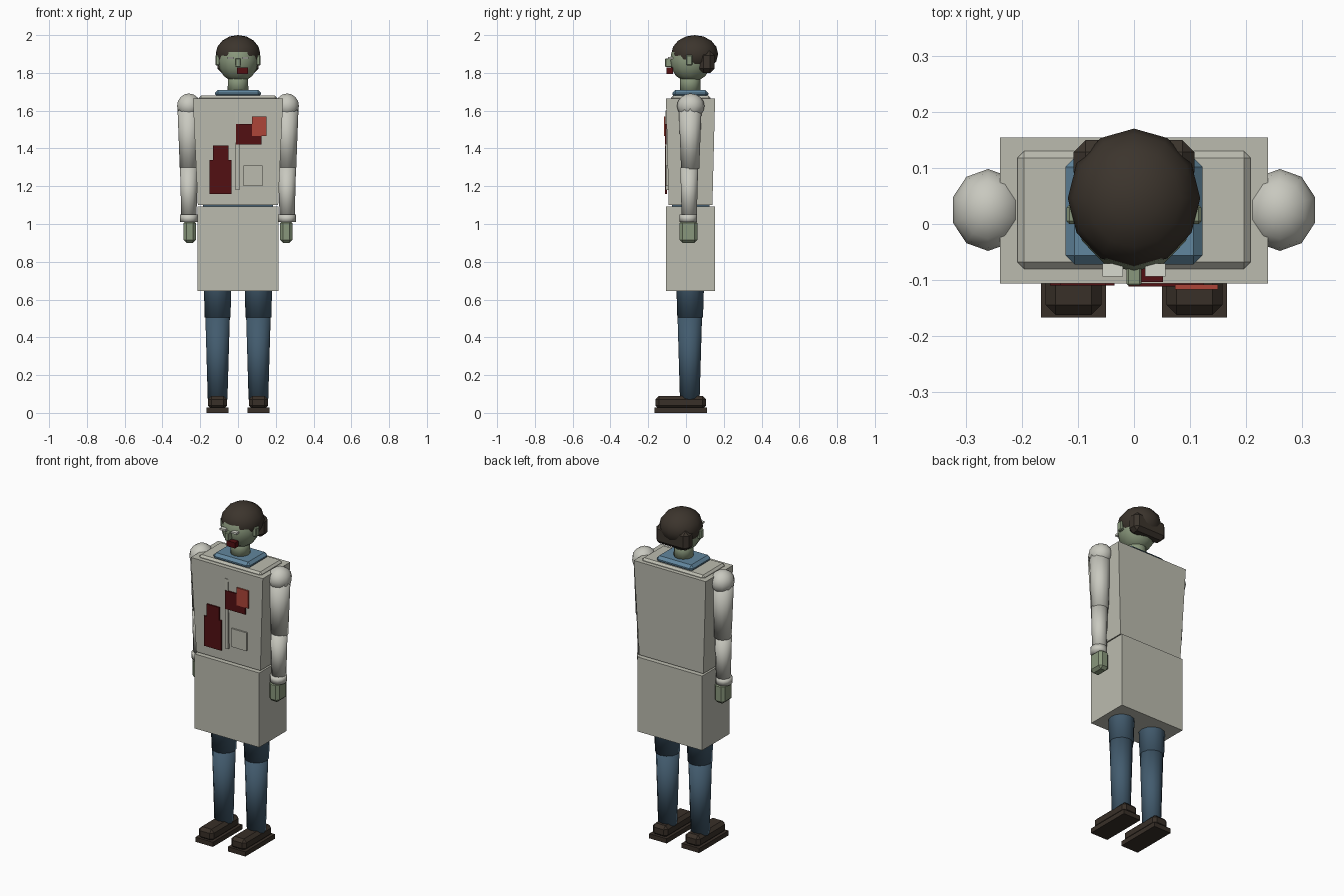
import bpy
import bmesh
from mathutils import Matrix, Vector

cube = bpy.data.objects.get("Cube")
if cube:
    bpy.data.objects.remove(cube, do_unlink=True)


def material(name, rgb):
    m = bpy.data.materials.new(name)
    m.use_nodes = True
    m.diffuse_color = (*rgb, 1)
    m.node_tree.nodes["Principled BSDF"].inputs["Base Color"].default_value = (*rgb, 1)
    return m


COAT = material("coat grey", (0.50, 0.50, 0.43))
SLEEVE = material("sleeve white", (0.58, 0.58, 0.52))
SKIN = material("pale green skin", (0.25, 0.31, 0.20))
HAIR = material("dark brown hair", (0.045, 0.035, 0.026))
SHOE = material("shoe brown", (0.04, 0.029, 0.021))
JEANS = material("trouser blue", (0.055, 0.105, 0.155))
SHIRT = material("shirt blue", (0.12, 0.24, 0.34))
STAIN = material("dark red", (0.085, 0.005, 0.006))
RED = material("bright red", (0.42, 0.06, 0.04))
EYE = material("eye white", (0.68, 0.70, 0.62))


def finish(name, bm, mat, smooth=False):
    mesh = bpy.data.meshes.new(name)
    for f in bm.faces:
        f.smooth = smooth
    bm.to_mesh(mesh)
    bm.free()
    mesh.materials.append(mat)
    obj = bpy.data.objects.new(name, mesh)
    bpy.context.collection.objects.link(obj)


def box(name, mat, x, y, z, bevel=0, taper=1):
    """Box from (min, max) ranges; taper scales the bottom about its centre."""
    bm = bmesh.new()
    bmesh.ops.create_cube(bm, size=1)
    lo, hi = Vector((x[0], y[0], z[0])), Vector((x[1], y[1], z[1]))
    for v in bm.verts:
        if v.co.z < 0:
            v.co.xy *= taper
    bm.transform(Matrix.Translation((lo + hi) / 2) @ Matrix.Diagonal((*(hi - lo), 1)))
    if bevel:
        bmesh.ops.bevel(bm, geom=bm.edges[:], offset=bevel, segments=1,
                        profile=0.5, affect='EDGES')
    finish(name, bm, mat)


def ball(name, mat, centre, radii, segments=12, rings=8):
    bm = bmesh.new()
    bmesh.ops.create_uvsphere(bm, u_segments=segments, v_segments=rings, radius=1)
    bm.transform(Matrix.Translation(centre) @ Matrix.Diagonal((*radii, 1)))
    finish(name, bm, mat, True)


def limb(name, mat, x, y, z, r):
    """Upright tapered cylinder; z and r are (bottom, top)."""
    bm = bmesh.new()
    bmesh.ops.create_cone(bm, cap_ends=True, segments=12, radius1=r[0],
                          radius2=r[1], depth=z[1] - z[0])
    bm.transform(Matrix.Translation((x, y, sum(z) / 2)))
    finish(name, bm, mat, True)


def span(centre, half):
    return centre - half, centre + half


# Coat and clothing under it
box("coat_body", COAT, (-0.239, 0.239), (-0.106, 0.154), (1.10, 1.665), taper=0.89)
box("coat_skirt", COAT, (-0.215, 0.215), (-0.106, 0.154), (0.645, 1.092))
box("coat_shoulders", COAT, (-0.208, 0.208), (-0.08, 0.13), (1.60, 1.68), 0.012)
box("shirt_waist", JEANS, (-0.185, 0.185), (-0.075, 0.125), (1.0, 1.2))
box("shirt_collar", SHIRT, (-0.122, 0.122), (-0.072, 0.118), (1.67, 1.71), 0.016)
box("coat_placket", COAT, (-0.012, 0.008), (-0.108, -0.09), (1.18, 1.60))
box("coat_pocket", COAT, (0.03, 0.13), (-0.106, -0.09), (1.20, 1.31))

# Stains and badge on the chest
box("stain_low", STAIN, (-0.15, -0.035), (-0.110, -0.101), (1.16, 1.34))
box("stain_upper", STAIN, (-0.132, -0.05), (-0.110, -0.101), (1.34, 1.415))
box("stain_chest", STAIN, (-0.01, 0.125), (-0.111, -0.102), (1.42, 1.53))
box("red_patch", RED, (0.073, 0.15), (-0.117, -0.108), (1.465, 1.57))

# Head
limb("neck", SKIN, 0, 0.022, (1.69, 1.80), (0.055, 0.053))
ball("head", SKIN, (0, 0.025, 1.865), (0.107, 0.11, 0.115))
ball("hair", HAIR, (0, 0.046, 1.9), (0.118, 0.124, 0.1))
box("hair_back", HAIR, (-0.108, 0.108), (0.07, 0.15), (1.80, 1.915), 0.022)
box("nose", SKIN, (-0.013, 0.013), (-0.11, -0.07), (1.83, 1.877), 0.003)
box("mouth", STAIN, (-0.005, 0.052), (-0.103, -0.07), (1.795, 1.828))

# Paired parts
for side, s in (("left", 1), ("right", -1)):
    box(side + "_eye", EYE, span(s * 0.038, 0.018), (-0.094, -0.07), (1.874, 1.885))
    box(side + "_ear", SKIN, span(s * 0.108, 0.012), (0.0, 0.034), (1.84, 1.895), 0.005)

    ax = s * 0.26
    ball(side + "_shoulder", SLEEVE, (ax, 0.025, 1.625), (0.066, 0.073, 0.066), 10, 8)
    limb(side + "_upper_sleeve", SLEEVE, ax, 0.022, (1.29, 1.63), (0.048, 0.061))
    limb(side + "_lower_sleeve", SLEEVE, ax, 0.017, (1.03, 1.30), (0.04, 0.047))
    limb(side + "_cuff", SLEEVE, ax, 0.012, (1.01, 1.05), (0.046, 0.046))
    box(side + "_hand", SKIN, span(s * 0.256, 0.033), (-0.035, 0.06), (0.90, 1.02), 0.016)

    lx = s * 0.108
    limb(side + "_thigh", JEANS, lx, 0.022, (0.505, 0.90), (0.068, 0.08))
    limb(side + "_shin", JEANS, lx, 0.02, (0.07, 0.515), (0.052, 0.065))
    box(side + "_shoe_sole", SHOE, span(lx, 0.058), (-0.167, 0.112), (0, 0.028))
    box(side + "_shoe_upper", SHOE, span(lx, 0.05), (-0.162, 0.105), (0.02, 0.09), 0.018)
